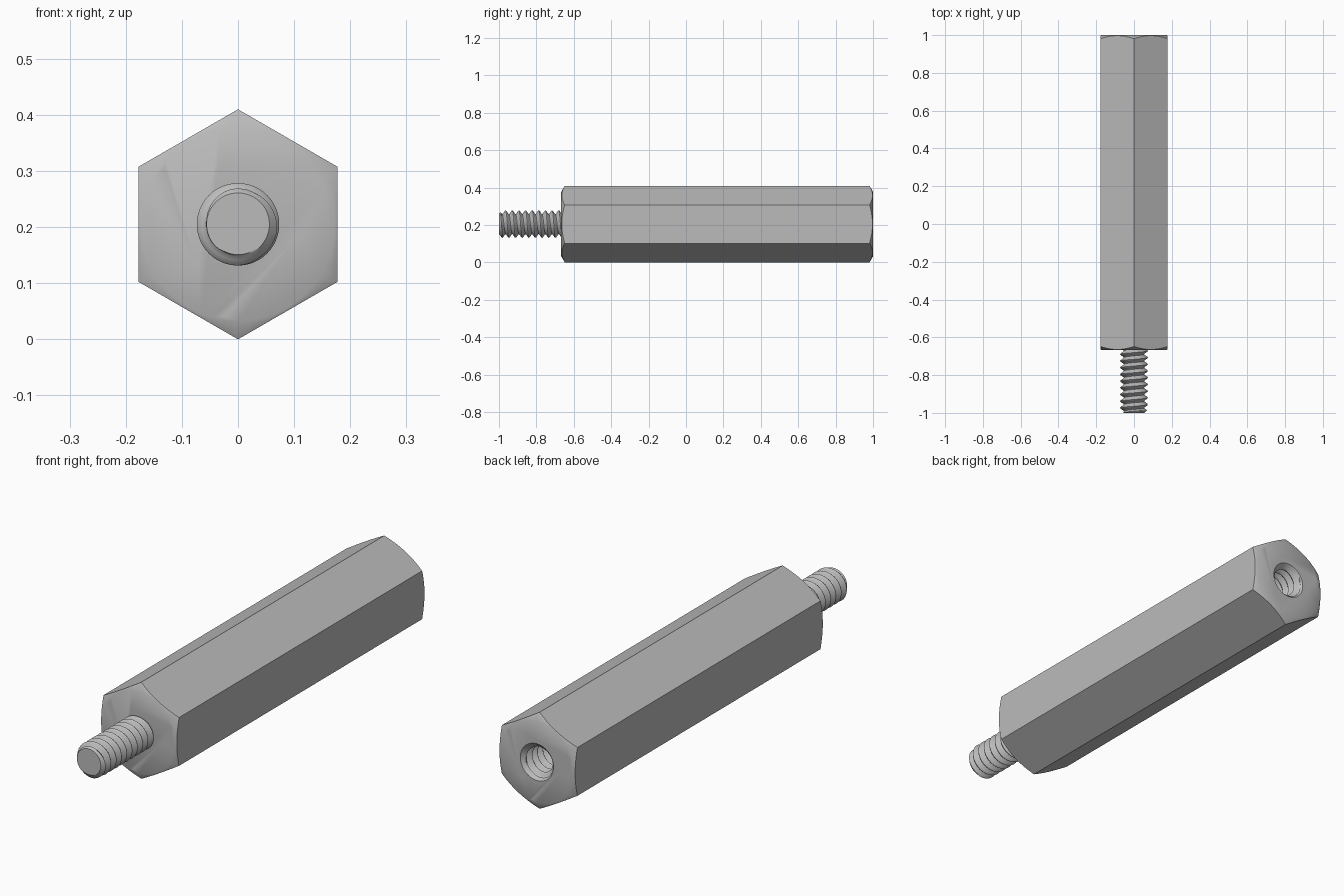
import bpy, bmesh, math

cube = bpy.data.objects.get("Cube")
if cube:
    bpy.data.objects.remove(cube)

FLAT = 0.1775                              # centre to flat
CORNER = FLAT / math.cos(math.pi / 6)      # centre to corner
FRONT, SHOULDER, BACK = -1.0, -0.667, 1.0
CREST, ROOT, PITCH = 0.0735, 0.054, 0.0355
SIDES, STEPS = 48, 8

steel = bpy.data.materials.new("grey steel")
steel.use_nodes = True
steel.diffuse_color = (0.5, 0.5, 0.5, 1)
steel.node_tree.nodes["Principled BSDF"].inputs["Base Color"].default_value = (0.5, 0.5, 0.5, 1)


def make_object(name, bm):
    bmesh.ops.recalc_face_normals(bm, faces=bm.faces)
    mesh = bpy.data.meshes.new(name)
    bm.to_mesh(mesh)
    bm.free()
    mesh.materials.append(steel)
    obj = bpy.data.objects.new(name, mesh)
    bpy.context.collection.objects.link(obj)
    obj.location.z = CORNER
    return obj


def ring(bm, radius, y, sides):
    """Ring around the y axis, with a point at the top."""
    angles = [2 * math.pi * i / sides for i in range(sides)]
    return [bm.verts.new((radius * math.sin(a), y, radius * math.cos(a))) for a in angles]


def lathe(name, profile, sides):
    """Closed solid turned from (radius, y) pairs."""
    bm = bmesh.new()
    rings = [ring(bm, r, y, sides) for r, y in profile]
    for a, b in zip(rings, rings[1:]):
        for i in range(sides):
            j = (i + 1) % sides
            bm.faces.new((a[i], a[j], b[j], b[i]))
    bm.faces.new(rings[0])
    bm.faces.new(rings[-1])
    return make_object(name, bm)


def screw(name, y0, y1, limit):
    """Closed helical thread; limit(radius, y) shapes its ends."""
    bm = bmesh.new()
    rows = (math.ceil((y1 - y0) / PITCH) + 1) * STEPS + 1
    columns = []
    for i in range(SIDES):
        angle = 2 * math.pi * i / SIDES
        column = []
        for j in range(rows):
            y = y0 + PITCH * (j / STEPS - 1 + i / SIDES)
            y = min(max(y, y0), y1)
            phase = ((y - y0) / PITCH - i / SIDES) % 1
            wave = abs(2 * phase - 1) * 1.4 - 0.2
            radius = limit(ROOT + (CREST - ROOT) * min(max(wave, 0), 1), y)
            column.append(bm.verts.new((radius * math.sin(angle), y, radius * math.cos(angle))))
        columns.append(column)
    for i in range(SIDES):
        # The last column meets the first one turn further along.
        shift = STEPS if i == SIDES - 1 else 0
        a, b = columns[i], columns[(i + 1) % SIDES]
        for j in range(rows - 1):
            k = min(j + shift, rows - 1)
            m = min(j + 1 + shift, rows - 1)
            corners = (a[j], a[j + 1], b[m], b[k])
            if k == m:
                corners = corners[:3]
            bm.faces.new(corners)
        if shift:
            for k in range(shift):
                bm.faces.new((a[0], b[k + 1], b[k]))
    bmesh.ops.remove_doubles(bm, verts=bm.verts, dist=0.00002)
    bmesh.ops.holes_fill(bm, edges=[e for e in bm.edges if e.is_boundary], sides=0)
    return make_object(name, bm)


def combine(target, tool, operation):
    bpy.context.view_layer.objects.active = target
    mod = target.modifiers.new(operation.lower(), "BOOLEAN")
    mod.operation, mod.solver, mod.object = operation, "EXACT", tool
    bpy.ops.object.modifier_apply(modifier=mod.name)
    bpy.data.objects.remove(tool)


def smooth(obj, degrees):
    bpy.ops.object.select_all(action="DESELECT")
    obj.select_set(True)
    bpy.context.view_layer.objects.active = obj
    bpy.ops.object.shade_smooth_by_angle(angle=math.radians(degrees))


# Hexagonal body, its corners turned down at both ends
body = lathe("hex_body", [(CORNER, SHOULDER), (CORNER, BACK)], 6)
rim, bevel = FLAT - 0.005, 0.03
envelope = lathe("corner_envelope", [
    (rim, SHOULDER), (rim + bevel * 1.73, SHOULDER + bevel),
    (rim + bevel * 1.73, BACK - bevel), (rim, BACK)], 96)
combine(body, envelope, "INTERSECT")

# Threaded socket with a flared mouth in the back end
socket = screw("socket_cutter", 0.5, BACK + 0.02,
               lambda r, y: max(r, 0.078 + (y - BACK)))
combine(body, socket, "DIFFERENCE")
smooth(body, 32)

# Threaded stud with a chamfered tip
stud = screw("threaded_stud", FRONT, SHOULDER + 0.01,
             lambda r, y: min(r, 0.056 + (y - FRONT)))
smooth(stud, 35)
